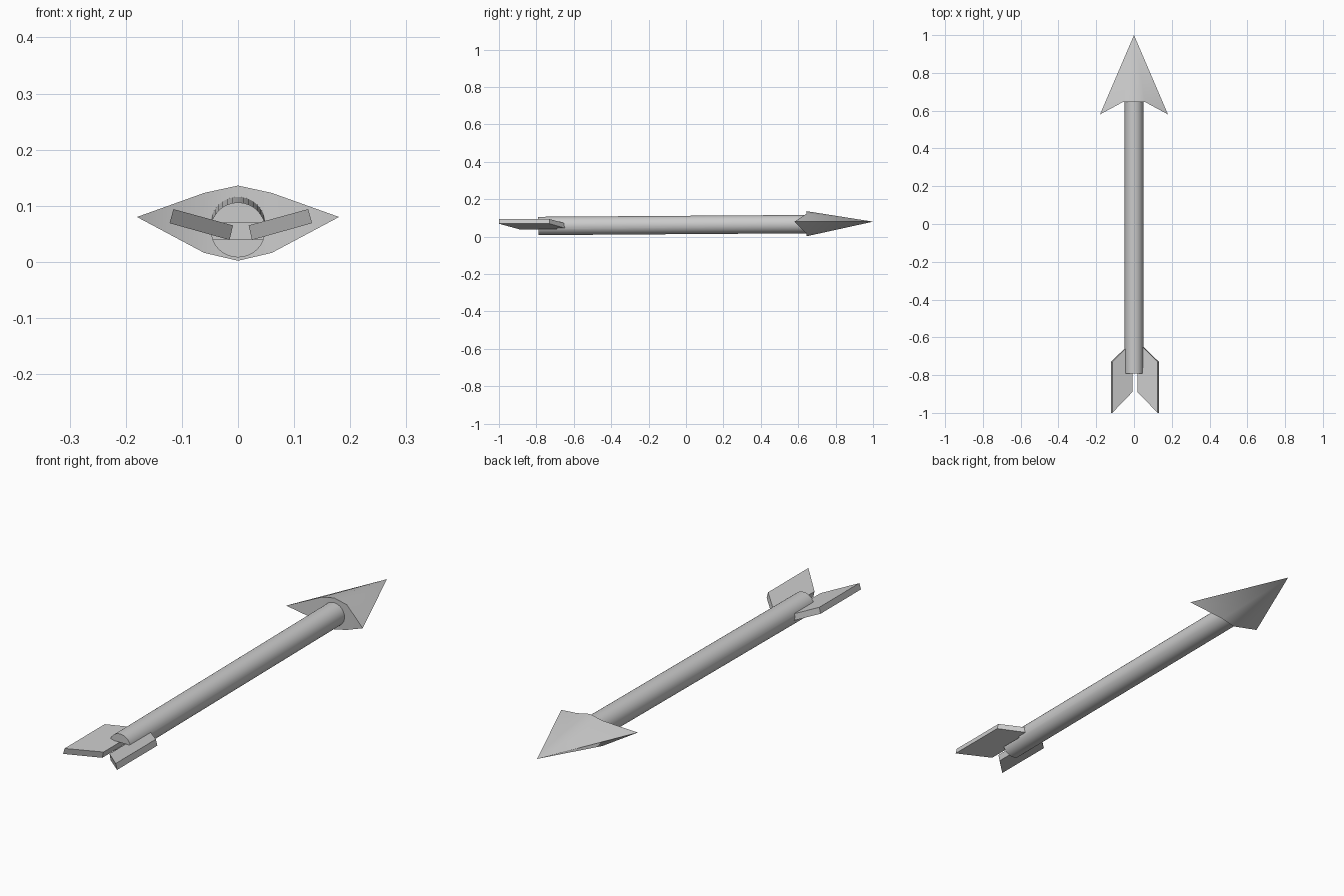
import bpy, math
from mathutils import Vector

if "Cube" in bpy.data.objects:
    bpy.data.objects.remove(bpy.data.objects["Cube"])


def mesh_object(name, verts, faces):
    me = bpy.data.meshes.new(name)
    me.from_pydata(verts, [], faces)
    ob = bpy.data.objects.new(name, me)
    bpy.context.collection.objects.link(ob)
    bpy.context.view_layer.objects.active = ob
    for o in bpy.context.selected_objects:
        o.select_set(False)
    ob.select_set(True)
    bpy.ops.object.mode_set(mode='EDIT')
    bpy.ops.mesh.select_all(action='SELECT')
    bpy.ops.mesh.normals_make_consistent(inside=False)
    bpy.ops.object.mode_set(mode='OBJECT')
    return ob


# Arrowhead: tip fanned to a flat hexagonal back with two swept barbs
ring = [(0.18, 0.58, 0.08), (0.06, 0.645, 0.123), (0, 0.645, 0.136), (-0.06, 0.645, 0.123),
        (-0.18, 0.58, 0.08), (-0.06, 0.645, 0.016), (0, 0.645, 0.002), (0.06, 0.645, 0.016)]
faces = [(8, i, (i + 1) % 8) for i in range(8)]
faces += [(0, 1, 7), (4, 5, 3), (1, 2, 3, 5, 6, 7)]
mesh_object("arrowhead", ring + [(0, 1, 0.08)], faces)
bpy.ops.object.shade_smooth_by_angle(angle=math.radians(30))

# Shaft: slightly tilted rod
a, b = Vector((0, -0.79, 0.057)), Vector((0, 0.66, 0.067))
bpy.ops.mesh.primitive_cylinder_add(vertices=32, radius=0.049, depth=(b - a).length,
                                    location=(a + b) / 2)
shaft = bpy.context.object
shaft.name = "shaft"
shaft.rotation_euler = (b - a).to_track_quat('Z', 'Y').to_euler()

# Nock slot cut across the tail end
bpy.ops.mesh.primitive_cube_add(size=1, location=(0, -0.79, 0.055))
cutter = bpy.context.object
cutter.name = "nock_cutter"
cutter.scale = (0.2, 0.2, 0.03)
cutter.hide_render = True
cut = shaft.modifiers.new("nock", 'BOOLEAN')
cut.object = cutter
cut.operation = 'DIFFERENCE'
bpy.context.view_layer.objects.active = shaft
cutter.select_set(False)
shaft.select_set(True)
bpy.ops.object.modifier_apply(modifier="nock")
bpy.ops.object.shade_smooth_by_angle(angle=math.radians(30))
bpy.data.objects.remove(cutter)

# Fletching: swept parallelogram vanes, angled upward on each side
section = [(0.014, 0.065, -0.625, -0.89), (0.12, 0.094, -0.73, -1.0),
           (0.127, 0.069, -0.73, -1.0), (0.02, 0.039, -0.625, -0.89)]
for name, s in (("left_vane", -1), ("right_vane", 1)):
    verts = [(s * x + 0.005, y0, z) for x, z, y0, y1 in section]
    verts += [(s * x + 0.005, y1, z) for x, z, y0, y1 in section]
    faces = [(0, 1, 2, 3), (4, 5, 6, 7)]
    faces += [(i, (i + 1) % 4, (i + 1) % 4 + 4, i + 4) for i in range(4)]
    mesh_object(name, verts, faces)
